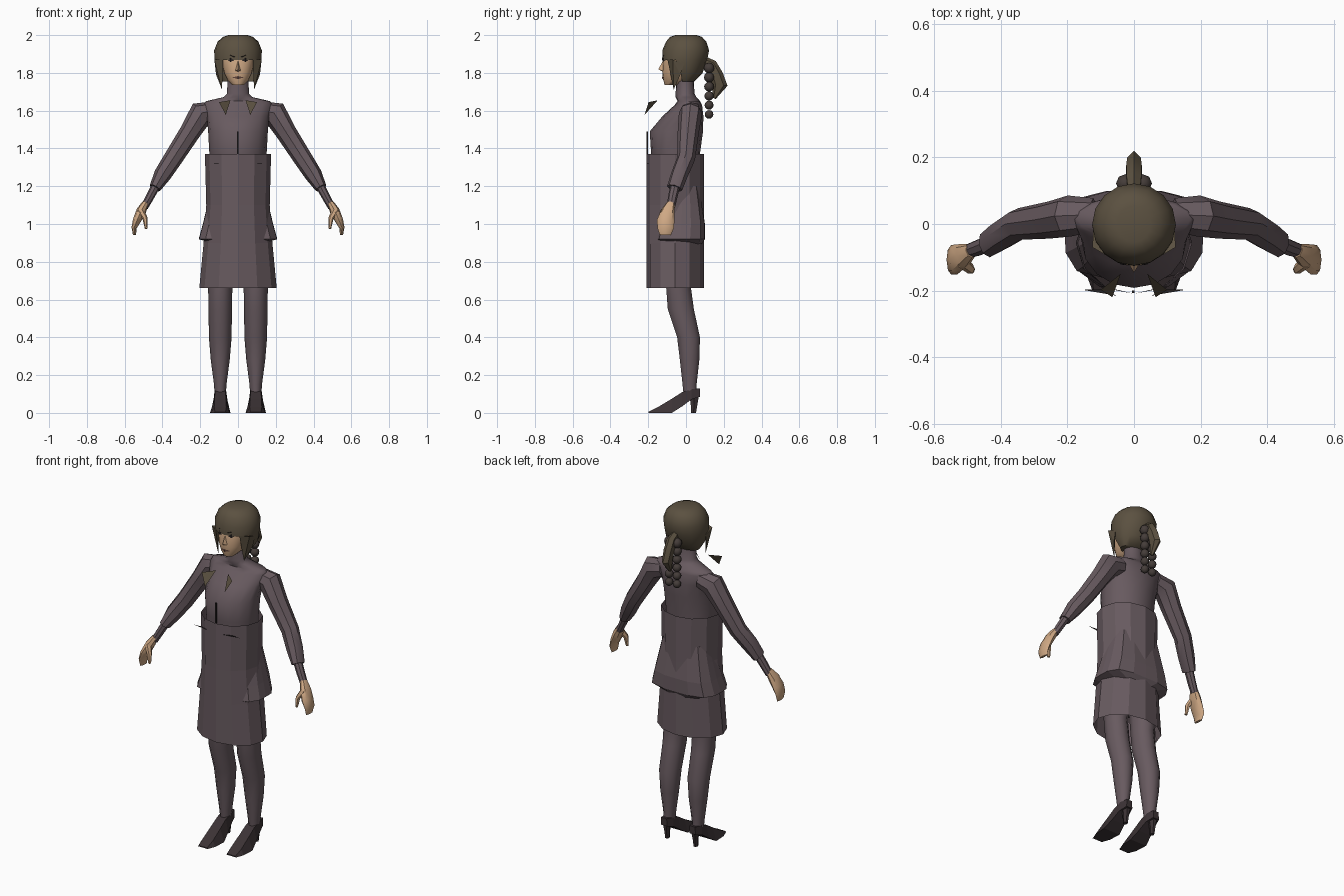
import bpy, bmesh, math
from mathutils import Vector

if "Cube" in bpy.data.objects:
    bpy.data.objects.remove(bpy.data.objects["Cube"])


def material(name, rgb):
    m = bpy.data.materials.new(name)
    m.diffuse_color = (*rgb, 1)
    m.use_nodes = True
    m.node_tree.nodes["Principled BSDF"].inputs["Base Color"].default_value = m.diffuse_color
    return m


CLOTH = material("plum_cloth", (0.138, 0.103, 0.116))
SKIN = material("skin", (0.62, 0.39, 0.23))
HAIR = material("brown_hair", (0.105, 0.082, 0.052))
BRAID = material("dark_braid", (0.06, 0.047, 0.042))
SHOE = material("dark_leather", (0.045, 0.033, 0.036))
DARK = material("near_black", (0.02, 0.016, 0.016))
LIP = material("lips", (0.12, 0.06, 0.045))


def finish(name, bm, mat, smooth=None):
    bmesh.ops.recalc_face_normals(bm, faces=bm.faces)
    me = bpy.data.meshes.new(name)
    bm.to_mesh(me)
    bm.free()
    ob = bpy.data.objects.new(name, me)
    bpy.context.collection.objects.link(ob)
    me.materials.append(mat)
    if smooth:
        bpy.ops.object.select_all(action='DESELECT')
        ob.select_set(True)
        bpy.context.view_layer.objects.active = ob
        bpy.ops.object.shade_smooth_by_angle(angle=math.radians(smooth))
    return ob


def skin_rings(bm, rings, caps=True):
    vs = [[bm.verts.new(p) for p in r] for r in rings]
    n = len(vs[0])
    for a, b in zip(vs, vs[1:]):
        for i in range(n):
            j = (i + 1) % n
            bm.faces.new((a[i], a[j], b[j], b[i]))
    if caps:
        bm.faces.new(vs[0][::-1])
        bm.faces.new(vs[-1])


def stack(name, rows, mat, n=16, power=2, caps=True, smooth=None, cx=0, turn=0, cut=None):
    """Loft of level rings: rows of (z, half width, front y, back y)."""
    bm, rings = bmesh.new(), []
    for z, rx, y0, y1 in rows:
        ring = []
        for i in range(n):
            a = 2 * math.pi * (i + turn) / n
            c, s = math.cos(a), math.sin(a)
            k = (abs(c) ** power + abs(s) ** power) ** (-1 / power)
            ring.append((cx + rx * c * k, (y0 + y1) / 2 + (y1 - y0) / 2 * s * k, z))
        rings.append(ring)
    skin_rings(bm, rings, caps)
    if cut:
        gone = [f for f in bm.faces if cut(f.calc_center_median())]
        bmesh.ops.delete(bm, geom=gone, context='FACES')
    return finish(name, bm, mat, smooth)


def limb(name, pts, mat, u=(0, 1, 0), n=8, side=1, smooth=40):
    """Loft along a path: points of (x, y, z, radius across, radius along u)."""
    bm, rings, u = bmesh.new(), [], Vector(u)
    P = [Vector(p[:3]) for p in pts]
    for i, p in enumerate(pts):
        t = (P[min(i + 1, len(P) - 1)] - P[max(i - 1, 0)]).normalized()
        v = t.cross(u).normalized()
        w = v.cross(t)
        ring = []
        for k in range(n):
            a = 2 * math.pi * k / n
            q = P[i] + v * p[3] * math.cos(a) + w * p[4] * math.sin(a)
            ring.append((q.x * side, q.y, q.z))
        rings.append(ring)
    skin_rings(bm, rings)
    return finish(name, bm, mat, smooth)


def solid(name, pts, mat, side=1):
    """Convex solid or single plate through a few points."""
    bm = bmesh.new()
    vs = [bm.verts.new((x * side, y, z)) for x, y, z in pts]
    if len(vs) == 3:
        bm.faces.new(vs)
    else:
        bmesh.ops.convex_hull(bm, input=vs)
    return finish(name, bm, mat)


# Body: bodice with neck, open wrap skirt, flared jacket hem
stack("bodice", [(1.2, .14, -.17, .07), (1.38, .152, -.185, .075), (1.49, .158, -.192, .09),
                 (1.57, .165, -.125, .092), (1.63, .185, -.06, .085), (1.65, .17, -.045, .075),
                 (1.672, .075, -.055, .055), (1.69, .058, -.055, .045), (1.78, .055, -.05, .04)],
      CLOTH, smooth=50)
stack("wrap_skirt", [(.66, .205, -.21, .095), (.9, .182, -.21, .095), (1.1, .168, -.21, .095),
                     (1.37, .175, -.21, .095)], CLOTH, n=12, caps=False)
stack("jacket_hem", [(.895, .13, -.14, .085), (.92, .208, -.165, .1), (1.0, .186, -.15, .1),
                     (1.1, .162, -.125, .085), (1.2, .14, -.11, .07)], CLOTH, power=3.6)
stack("hips", [(.8, .16, -.15, .07), (.95, .165, -.15, .075), (1.25, .14, -.13, .07)], CLOTH, smooth=50)

# Bodice front seam and belt tie plates
solid("front_seam", [(x, y, z) for x in (-.006, .002) for y in (-.208, -.2) for z in (1.36, 1.49)], DARK)

for side, tag in ((1, "left"), (-1, "right")):
    solid(tag + "_belt_tie", [(.05, -.216, 1.32), (.1, -.196, 1.32), (.155, -.198, 1.318)], DARK, side)
    solid(tag + "_collar_point", [(.04, -.15, 1.655), (.10, -.198, 1.645), (.065, -.22, 1.577)], HAIR, side)

    # Sleeves, cuffs, wrists, hands
    limb(tag + "_sleeve", [(.12, .028, 1.60, .05, .05), (.195, .024, 1.585, .068, .062),
                           (.255, .012, 1.485, .055, .056), (.345, 0, 1.345, .05, .048),
                           (.40, -.035, 1.26, .046, .045), (.44, -.06, 1.19, .031, .042)], CLOTH, side=side)
    limb(tag + "_wrist", [(.43, -.055, 1.21, .024, .026), (.465, -.07, 1.145, .022, .025),
                          (.495, -.08, 1.09, .02, .022)], CLOTH, side=side)
    limb(tag + "_hand", [(.49, -.08, 1.11, .018, .022), (.512, -.095, 1.07, .026, .036),
                         (.535, -.107, 1.02, .022, .046), (.55, -.108, .98, .014, .044),
                         (.548, -.11, .942, .008, .03)], SKIN, side=side)
    limb(tag + "_thumb", [(.515, -.115, 1.07, .018, .02), (.492, -.135, 1.03, .014, .016),
                          (.486, -.14, .975, .007, .009)], SKIN, side=side, n=6)

    # Legs
    stack(tag + "_leg", [(.10, .03, -.015, .06), (.15, .033, -.02, .058), (.28, .05, -.035, .073),
                         (.4, .06, -.05, .077), (.55, .062, -.1, .045), (.66, .064, -.108, .03),
                         (.9, .075, -.13, .05)], CLOTH, n=10, smooth=50, cx=.094 * side)

    # High heeled shoes
    bm, rings = bmesh.new(), []
    for y, lo, hi, w, top in ((-.198, 0, .006, .032, .028), (-.15, 0, .03, .05, .032),
                              (-.075, 0, .075, .054, .03), (-.02, .035, .11, .043, .028),
                              (.03, .072, .125, .034, .03), (.074, .085, .13, .02, .018)):
        c = .094 * side
        rings.append([(c - w, y, lo), (c + w, y, lo), (c + top, y, hi), (c - top, y, hi)])
    skin_rings(bm, rings)
    finish(tag + "_shoe", bm, SHOE)
    stack(tag + "_heel", [(0, .012, .025, .055), (.05, .015, .022, .064), (.1, .024, .012, .074)],
          SHOE, n=6, cx=.094 * side)

    # Eyes, brows and side locks
    solid(tag + "_eye", [(.02, -.124, 1.866), (.058, -.104, 1.870), (.04, -.121, 1.881), (.04, -.122, 1.858),
                         (.04, -.108, 1.868)], DARK, side)
    solid(tag + "_brow", [(.016, -.126, 1.885), (.066, -.1, 1.886), (.042, -.119, 1.895),
                          (.042, -.112, 1.889)], DARK, side)
    solid(tag + "_side_lock", [(.125, -.07, 1.87), (.122, -.01, 1.85), (.116, -.03, 1.79),
                               (.085, -.065, 1.712), (.078, -.098, 1.87)], HAIR, side)

    # Braids as strings of beads
    for i in range(6):
        bm = bmesh.new()
        bmesh.ops.create_uvsphere(bm, u_segments=8, v_segments=6, radius=.028 - .001 * i)
        for v in bm.verts:
            v.co += Vector((.026 * side, .122, 1.825 - .049 * i))
        finish(f"{tag}_braid_{i + 1}", bm, BRAID, 50)

# Head
stack("face", [(1.735, .03, -.112, -.04), (1.76, .055, -.12, .01), (1.80, .074, -.125, .04),
               (1.87, .088, -.122, .07), (1.93, .09, -.105, .07)], SKIN, n=20, power=2.3, smooth=50)
solid("nose", [(0, -.118, 1.872), (-.016, -.12, 1.81), (.016, -.12, 1.81), (0, -.147, 1.818),
               (0, -.11, 1.80)], SKIN)
solid("mouth", [(-.033, -.115, 1.776), (.033, -.115, 1.776), (0, -.128, 1.783), (0, -.127, 1.767),
                (0, -.115, 1.775)], LIP)

# Hair cap, open at the face below the fringe, and ponytail
stack("hair_cap", [(1.755, .085, -.05, .045), (1.80, .115, -.08, .088), (1.868, .125, -.126, .112),
                   (1.92, .126, -.125, .122), (1.965, .108, -.106, .108), (1.99, .08, -.085, .085),
                   (2.0, .05, -.055, .055)], HAIR, n=16, smooth=50,
      cut=lambda c: c.z < 1.866 and c.y < -.028)
limb("ponytail", [(0, .09, 1.86, .03, .02), (0, .135, 1.84, .032, .026), (0, .16, 1.79, .036, .027),
                  (0, .178, 1.735, .042, .024), (0, .15, 1.665, .008, .01)], HAIR, u=(1, 0, 0), n=6)
